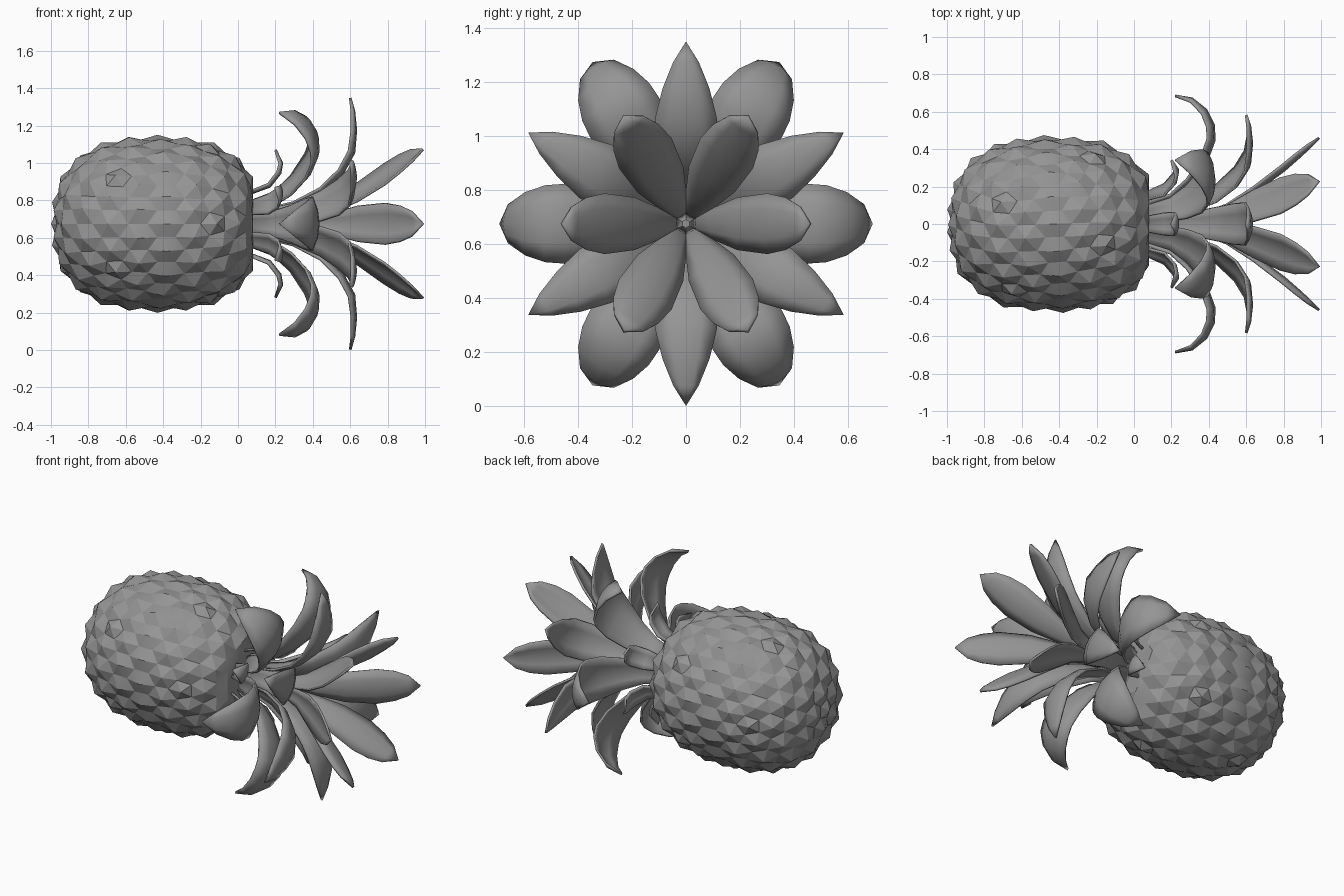
import bpy, bmesh, math
from mathutils import Vector, Matrix

cube = bpy.data.objects.get("Cube")
if cube:
    bpy.data.objects.remove(cube, do_unlink=True)

AXIS_Z = 0.675      # the fruit lies along x at this height
BODY_X = -0.43      # middle of the fruit
BODY_TOP = 0.08     # flat end where the crown begins

grey = bpy.data.materials.new("plain grey")
grey.use_nodes = True
grey.diffuse_color = (0.3, 0.3, 0.3, 1)
grey.node_tree.nodes["Principled BSDF"].inputs["Base Color"].default_value = grey.diffuse_color


def finish(bm, name, angle):
    bmesh.ops.recalc_face_normals(bm, faces=bm.faces)
    mesh = bpy.data.meshes.new(name)
    bm.to_mesh(mesh)
    bm.free()
    obj = bpy.data.objects.new(name, mesh)
    bpy.context.collection.objects.link(obj)
    mesh.materials.append(grey)
    bpy.ops.object.select_all(action='DESELECT')
    obj.select_set(True)
    bpy.context.view_layer.objects.active = obj
    bpy.ops.object.shade_smooth_by_angle(angle=math.radians(angle))
    return obj


def on_body(d, raise_by):
    """Push a direction out to the barrel-shaped fruit skin."""
    n = 2.5
    ring = math.hypot(d.y, d.z)
    t = (abs(d.x) ** n + ring ** n) ** (-1 / n)
    size = 0.45 + raise_by
    x = BODY_X + d.x * t * (size + 0.095)
    return Vector((min(x, BODY_TOP), d.y * t * size, AXIS_Z + d.z * t * size))


# Fruit: hexagonal scales in rows along x, each rising to a low point
ico = bmesh.new()
bmesh.ops.create_icosphere(ico, subdivisions=3, radius=1)
ico.transform(Matrix.Rotation(math.pi / 2, 4, 'X') @ Matrix.Rotation(math.radians(31.72), 4, 'Y'))
ico.faces.index_update()
bm = bmesh.new()
corners = [bm.verts.new(on_body(f.calc_center_median().normalized(), 0))
           for f in ico.faces]
for v in ico.verts:
    d = v.co.normalized()
    side = d.orthogonal().normalized()
    up = d.cross(side)
    around = sorted(v.link_faces, key=lambda f: math.atan2(
        (f.calc_center_median() - v.co).dot(up),
        (f.calc_center_median() - v.co).dot(side)))
    ring = [corners[f.index] for f in around]
    tip = bm.verts.new(on_body(d, 0.026))
    for a, b in zip(ring, ring[1:] + ring[:1]):
        bm.faces.new((tip, a, b))
ico.free()
finish(bm, "fruit_body", 20)


def leaf(name, spine, angle):
    """Arched leaf; spine rows are (x, distance from axis, half width)."""
    bm = bmesh.new()
    turn = Matrix.Translation((0, 0, AXIS_Z)) @ Matrix.Rotation(angle, 4, 'X')
    rows = []
    for i, (x, r, half) in enumerate(spine):
        p, q = spine[max(i - 1, 0)], spine[min(i + 1, len(spine) - 1)]
        along = Vector((q[0] - p[0], q[1] - p[1])).normalized()
        outward = Vector((-along.y, along.x))
        row = []
        for s in (-1, -0.5, 0, 0.5, 1):
            bend = 0.25 * half * s * s
            co = Vector((x + outward.x * bend, r + outward.y * bend, s * half))
            row.append(bm.verts.new(turn @ co))
        rows.append(row)
    for a, b in zip(rows, rows[1:]):
        for j in range(4):
            bm.faces.new((a[j], a[j + 1], b[j + 1], b[j]))
    bmesh.ops.remove_doubles(bm, verts=bm.verts, dist=0.0005)
    obj = finish(bm, name, 40)
    thick = obj.modifiers.new("thickness", 'SOLIDIFY')
    thick.thickness = 0.014
    thick.offset = 0


# Crown: four rings of six leaves, alternately staggered
inner = [(0.08, 0.02, 0.015), (0.35, 0.04, 0.03), (0.5, 0.09, 0.055), (0.65, 0.175, 0.095),
         (0.8, 0.285, 0.11), (0.88, 0.355, 0.095), (0.94, 0.41, 0.065), (0.99, 0.46, 0)]
middle = [(0.08, 0.05, 0.04), (0.3, 0.1, 0.06), (0.45, 0.17, 0.09), (0.56, 0.27, 0.11),
          (0.62, 0.38, 0.113), (0.63, 0.5, 0.085), (0.62, 0.6, 0.045), (0.6, 0.673, 0)]
outer = [(0.07, 0.1, 0.05), (0.2, 0.14, 0.07), (0.3, 0.22, 0.1), (0.39, 0.34, 0.135),
         (0.43, 0.45, 0.145), (0.425, 0.53, 0.14), (0.385, 0.61, 0.115), (0.31, 0.67, 0.07),
         (0.22, 0.685, 0)]
small = [(0.06, 0.16, 0.04), (0.17, 0.2, 0.06), (0.225, 0.27, 0.062),
         (0.235, 0.325, 0.05), (0.2, 0.395, 0)]
for name, spine, start in (("inner", inner, 0), ("middle", middle, 30),
                           ("outer", outer, 0), ("small", small, 30)):
    for k in range(6):
        leaf(f"{name}_leaf_{k + 1}", spine, math.radians(start + 60 * k))
